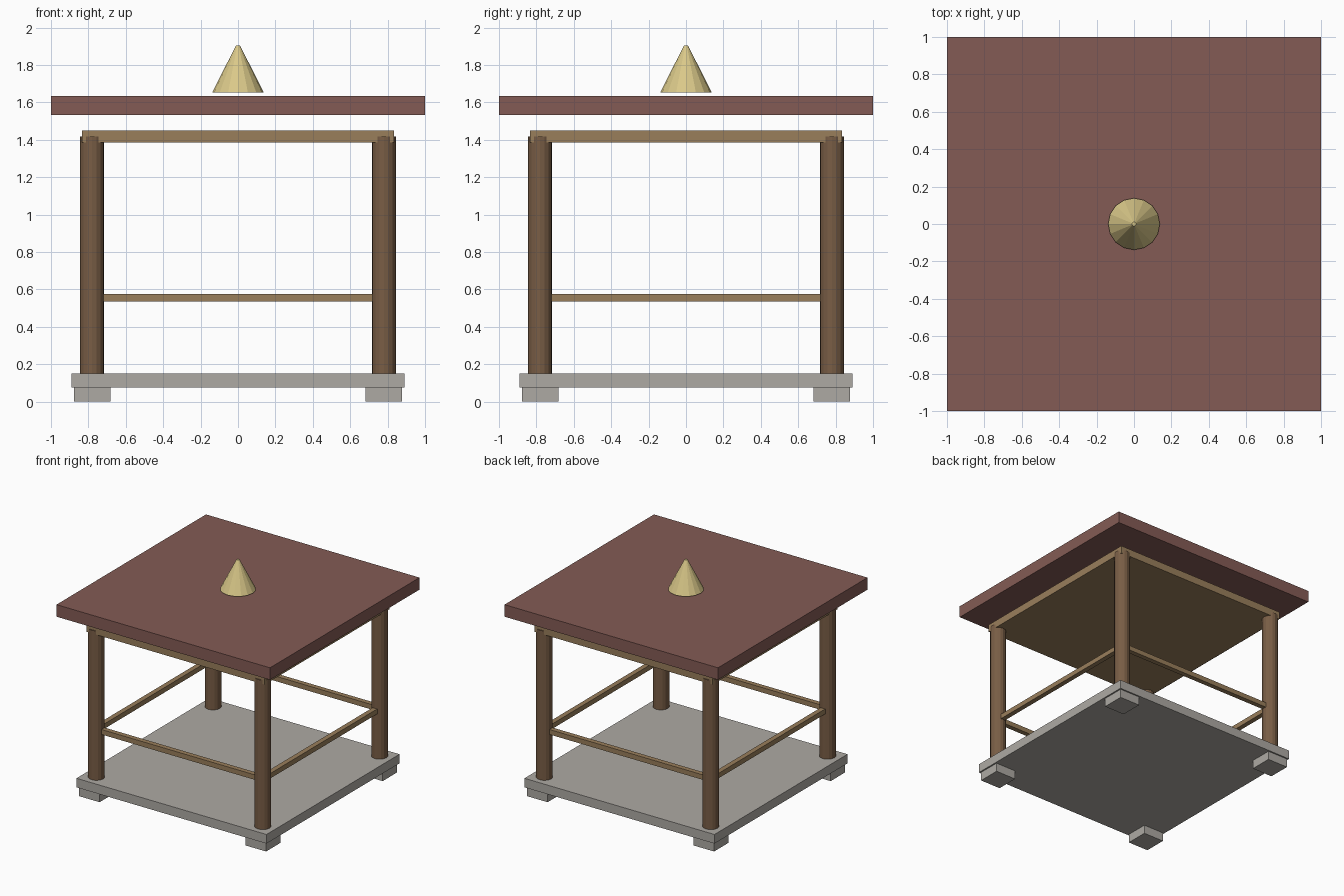
import bpy, math

if "Cube" in bpy.data.objects:
    bpy.data.objects.remove(bpy.data.objects["Cube"])


def material(name, rgb):
    m = bpy.data.materials.new(name)
    m.diffuse_color = (*rgb, 1)
    m.use_nodes = True
    m.node_tree.nodes["Principled BSDF"].inputs["Base Color"].default_value = m.diffuse_color
    return m


wood = material("post_wood", (0.19, 0.11, 0.06))
beam_wood = material("beam_wood", (0.32, 0.21, 0.105))
tile = material("roof_red", (0.23, 0.105, 0.09))
brass = material("finial_gold", (0.70, 0.58, 0.25))
stone = material("stone", (0.42, 0.40, 0.37))


def box(name, x, y, z0, z1, sx, sy, mat):
    bpy.ops.mesh.primitive_cube_add(size=1, location=(x, y, (z0 + z1) / 2))
    o = bpy.context.object
    o.name = name
    o.scale = (sx, sy, z1 - z0)
    bpy.ops.object.transform_apply(location=False, rotation=False, scale=True)
    o.data.materials.append(mat)
    return o


def cone(name, x, y, z0, z1, r0, r1, mat):
    bpy.ops.mesh.primitive_cone_add(vertices=16, radius1=r0, radius2=r1,
                                    depth=z1 - z0, location=(x, y, (z0 + z1) / 2))
    o = bpy.context.object
    o.name = name
    o.data.materials.append(mat)
    return o


P = 0.78  # post centre offset

# Stone floor
box("floor_slab", 0, 0, 0.075, 0.152, 1.78, 1.78, stone)

# Feet and posts at the four corners
for sx, side in ((-1, "left"), (1, "right")):
    for sy, end in ((-1, "front"), (1, "back")):
        box(f"{end}_{side}_foot", sx * P, sy * P, 0, 0.075, 0.195, 0.195, stone)
        cone(f"{end}_{side}_post", sx * P, sy * P, 0.15, 1.417, 0.0645, 0.0645, wood)

# Rails between the posts
for s, a, b in ((-1, "front", "left"), (1, "back", "right")):
    box(f"{a}_rail", 0, s * P, 0.535, 0.577, 1.48, 0.042, beam_wood)
    box(f"{b}_rail", s * P, 0, 0.535, 0.577, 0.042, 1.48, beam_wood)

# Ceiling plate, roof slab and finial
box("ceiling_plate", 0, 0, 1.385, 1.45, 1.668, 1.668, beam_wood)
box("roof_slab", 0, 0, 1.533, 1.635, 2, 2, tile)
cone("roof_finial", 0, 0, 1.653, 1.904, 0.138, 0.011, brass)
